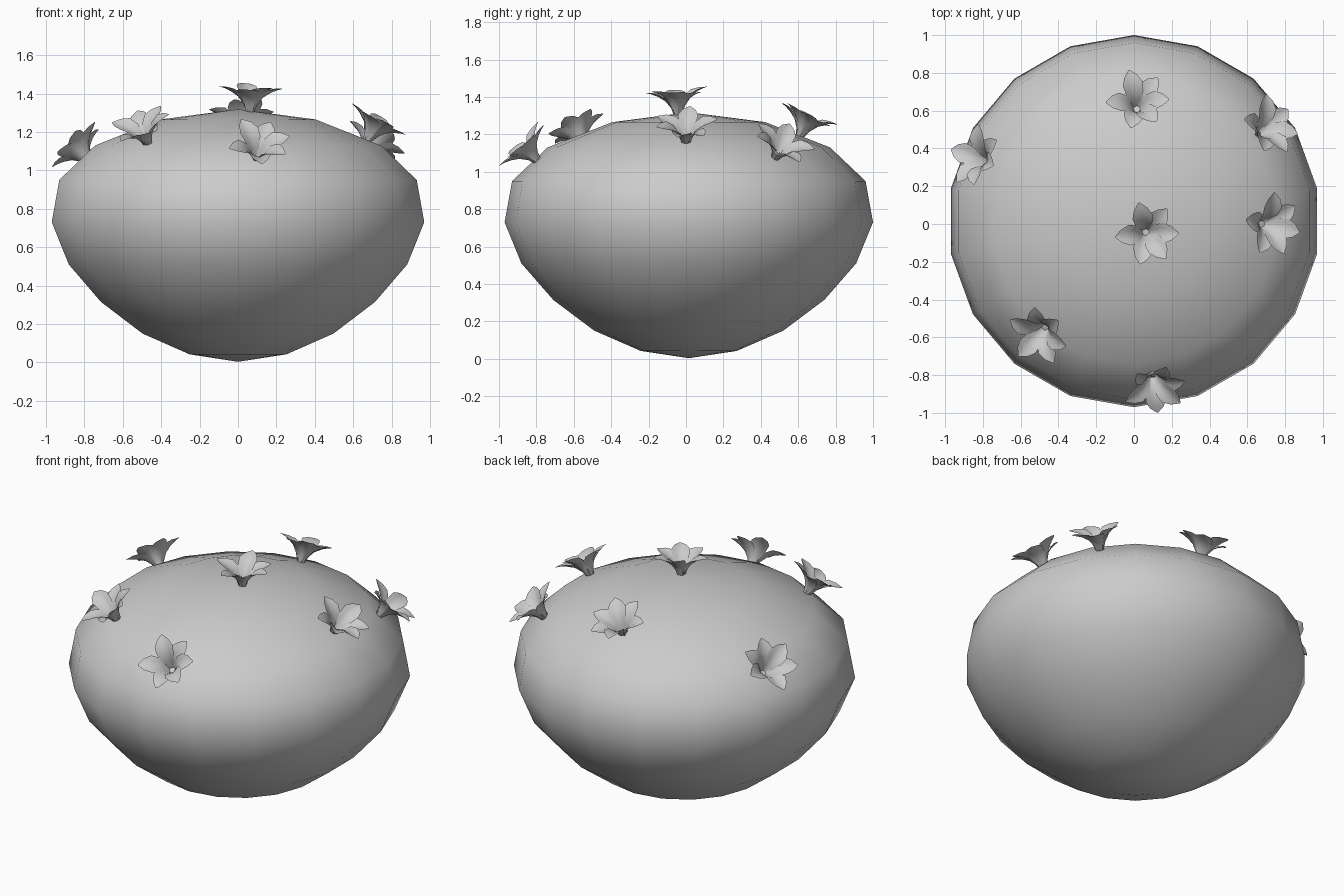
import bpy, bmesh, math
from mathutils import Vector, Matrix

if "Cube" in bpy.data.objects:
    bpy.data.objects.remove(bpy.data.objects["Cube"])

CY = 0.015  # body centre in y


def finish(name, bm, angle=None):
    bmesh.ops.recalc_face_normals(bm, faces=bm.faces)
    for f in bm.faces:
        f.smooth = True
    mesh = bpy.data.meshes.new(name)
    bm.to_mesh(mesh)
    bm.free()
    ob = bpy.data.objects.new(name, mesh)
    bpy.context.collection.objects.link(ob)
    return ob


# Round body: an 18-sided lathe of a squashed profile
profile = [(0, 0.003), (0.257, 0.042), (0.505, 0.15), (0.725, 0.315), (0.895, 0.51),
           (0.985, 0.73), (0.945, 0.95), (0.755, 1.13), (0.41, 1.265), (0, 1.318)]
SIDES = 18
bm = bmesh.new()
rings = []
for r, z in profile:
    if r == 0:
        rings.append([bm.verts.new((0, CY, z))] * SIDES)
    else:
        rings.append([bm.verts.new((r * math.sin(math.tau * i / SIDES),
                                    CY + r * math.cos(math.tau * i / SIDES), z))
                      for i in range(SIDES)])
for lo, hi in zip(rings, rings[1:]):
    for i in range(SIDES):
        j = (i + 1) % SIDES
        bm.faces.new(list(dict.fromkeys([lo[i], lo[j], hi[j], hi[i]])))
body = finish("body", bm)
bpy.context.view_layer.update()

# Petal stations: radius, height, half width, edge lift
petal = [(0.012, -0.01, 0.016, 0.0), (0.035, 0.035, 0.028, 0.008), (0.065, 0.075, 0.047, 0.014),
         (0.105, 0.102, 0.054, 0.014), (0.14, 0.117, 0.036, 0.007), (0.168, 0.125, 0.004, 0.0)]
# Petal directions and rise (steeper petals are narrower across)
petals = [(0, 1.0), (50, 0.95), (105, 1.12), (187, 1.0), (258, 0.95), (307, 1.05)]


def make_flower(name, centre, spin):
    c = Vector(centre)
    ok, base, _, _ = body.closest_point_on_mesh(c)
    axis = Vector((c.x / 0.97 ** 2, (c.y - CY) / 0.97 ** 2, (base.z - 0.72) / 0.58 ** 2)).normalized()
    rot = Vector((0, 0, 1)).rotation_difference(axis).to_matrix()
    bm = bmesh.new()
    for deg, rise in petals:
        m = rot @ Matrix.Rotation(math.radians(deg + spin), 3, 'Z')
        rows = []
        for r, z, w, lift in petal:
            rows.append([bm.verts.new(base + m @ Vector((r - lift * abs(s), s * w, z * rise + lift * abs(s))))
                         for s in (-1, -0.5, 0, 0.5, 1)])
        for a, b in zip(rows, rows[1:]):
            for k in range(4):
                bm.faces.new((a[k], a[k + 1], b[k + 1], b[k]))
    return finish(name, bm)


# Flowers scattered over the upper half
flowers = [((0.07, -0.05, 1.38), 0), ((0.02, 0.63, 1.25), 0), ((0.72, 0.53, 1.16), -10),
           ((0.71, 0.0, 1.25), -15), ((-0.83, 0.35, 1.11), -25), ((-0.5, -0.58, 1.26), 40),
           ((0.11, -0.87, 1.14), 20)]
for n, (centre, spin) in enumerate(flowers, 1):
    make_flower(f"flower_{n}", centre, spin)
